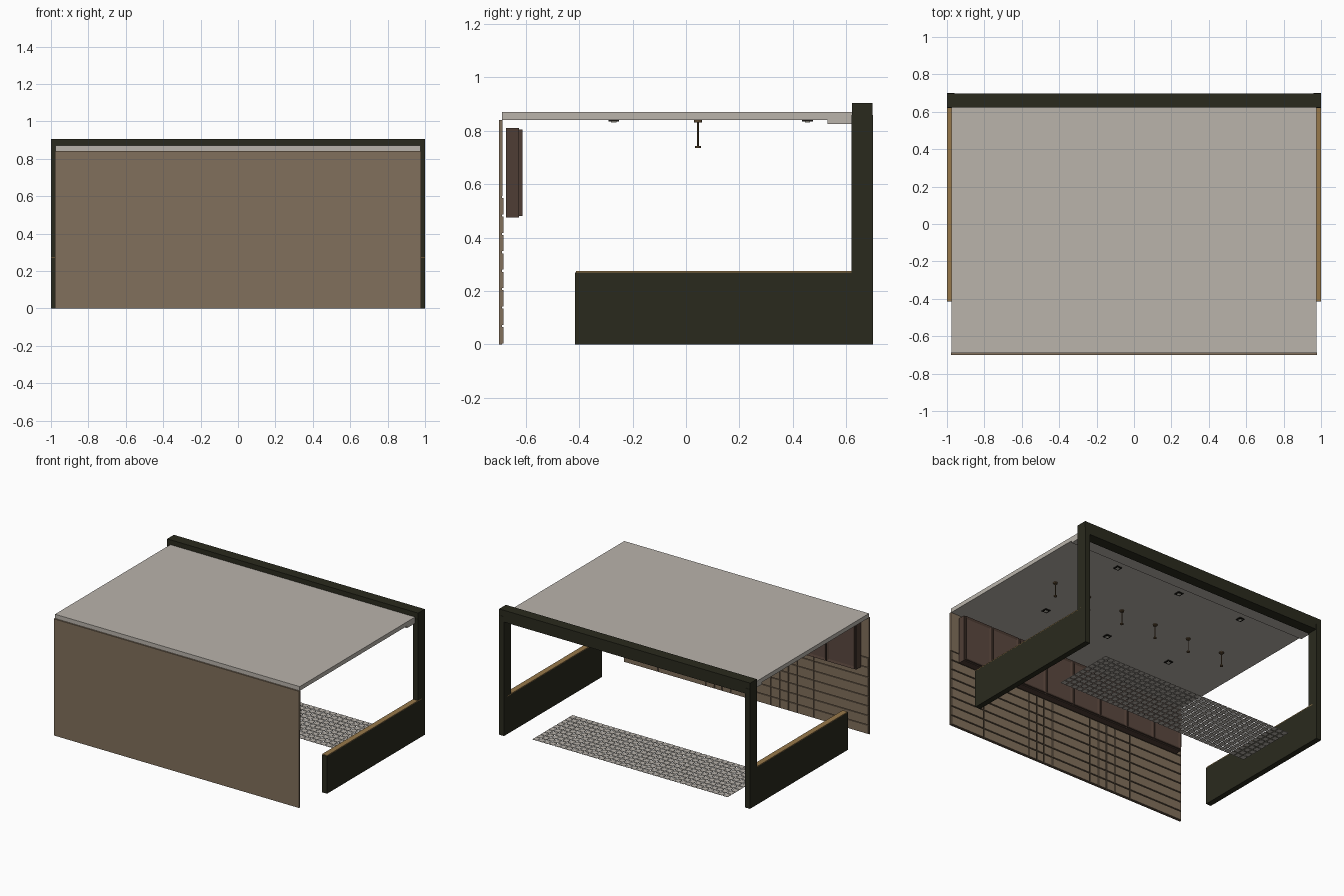
import bpy
import bmesh
from mathutils import Matrix, Vector

if "Cube" in bpy.data.objects:
    bpy.data.objects.remove(bpy.data.objects["Cube"])


def material(name, rgb):
    """Flat material from 0-255 display values."""
    col = tuple((c / 255) ** 2.2 for c in rgb) + (1,)
    m = bpy.data.materials.new(name)
    m.use_nodes = True
    m.diffuse_color = col
    m.node_tree.nodes["Principled BSDF"].inputs["Base Color"].default_value = col
    return m


PALE = material("pale grey", (184, 178, 170))
BROWN = material("wall brown", (128, 111, 92))
GROOVE = material("groove brown", (84, 72, 58))
FRAME = material("dark olive", (46, 46, 35))
TIMBER = material("timber tan", (150, 120, 76))
CABINET = material("cabinet brown", (80, 64, 56))
PANEL = material("panel brown", (92, 74, 66))
BRONZE = material("bronze", (92, 74, 52))
GLOW = material("lamp white", (225, 220, 205))
BLACK = material("lamp black", (30, 28, 25))


def finish(name, bm, mats):
    me = bpy.data.meshes.new(name)
    bm.to_mesh(me)
    bm.free()
    for m in mats:
        me.materials.append(m)
    ob = bpy.data.objects.new(name, me)
    bpy.context.collection.objects.link(ob)
    return ob


def add_box(bm, x, y, z):
    """Box from (min, max) pairs; returns its faces."""
    size = Vector((x[1] - x[0], y[1] - y[0], z[1] - z[0]))
    mid = Vector((sum(x), sum(y), sum(z))) / 2
    mat = Matrix.Translation(mid) @ Matrix.Diagonal(size).to_4x4()
    verts = bmesh.ops.create_cube(bm, size=1, matrix=mat)["verts"]
    return list({f for v in verts for f in v.link_faces})


def box(name, x, y, z, *mats):
    bm = bmesh.new()
    add_box(bm, x, y, z)
    return finish(name, bm, mats)


def add_disc(bm, x, y, z, radius, sides=16):
    bmesh.ops.create_cone(bm, cap_ends=True, segments=sides, radius1=radius,
                          radius2=radius, depth=z[1] - z[0],
                          matrix=Matrix.Translation((x, y, sum(z) / 2)))


# Roof slab with a dropped lip behind the beam
box("roof", (-0.975, 0.975), (-0.69, 0.625), (0.84, 0.87), PALE)
box("ceiling_lip", (-0.975, 0.975), (0.53, 0.625), (0.825, 0.84), PALE)

# Portal frame
box("top_beam", (-1, 1), (0.622, 0.698), (0.82, 0.905), FRAME)
for side, label in ((1, "left"), (-1, "right")):
    span = sorted((side * 0.96, side))
    box(label + "_post", span, (0.62, 0.70), (0, 0.86), FRAME)
    box(label + "_low_wall", span, (-0.415, 0.66), (0, 0.27), FRAME)
    box(label + "_wall_cap", span, (-0.412, 0.66), (0.27, 0.275), TIMBER)

# Front wall, grooved colour on its inner face
wall = box("front_wall", (-0.978, 0.978), (-0.70, -0.69), (0, 0.84), BROWN, GROOVE)
for p in wall.data.polygons:
    p.material_index = int(p.normal.y > 0.5)
box("upper_wall_lining", (-0.978, 0.978), (-0.69, -0.687), (0.556, 0.84), BROWN)

# Inner cladding boards in rows and columns
joints = [-0.978, -0.54, -0.41, -0.34, -0.27, -0.20, 0.12, 0.19, 0.25, 0.32, 0.70, 0.978]
rows, gap = 8, 0.004
step = 0.552 / rows
bm = bmesh.new()
for r in range(rows):
    for a, b in zip(joints, joints[1:]):
        add_box(bm, (a + gap, b - gap), (-0.69, -0.683),
                (r * step + gap, (r + 1) * step - gap))
finish("cladding_boards", bm, [BROWN])

# Wall cabinet with framed doors
box("cabinet_body", (-0.92, 0.92), (-0.675, -0.625), (0.475, 0.81), CABINET)
doors = 8
width = 1.83 / doors
bm = bmesh.new()
for i in range(doors):
    x0 = -0.915 + i * width
    faces = add_box(bm, (x0 + 0.003, x0 + width - 0.003), (-0.625, -0.613), (0.481, 0.805))
    bm.normal_update()
    face = max(faces, key=lambda f: f.normal.y)
    bmesh.ops.inset_region(bm, faces=[face], thickness=0.022)
    bmesh.ops.translate(bm, verts=face.verts, vec=(0, -0.007, 0))
    face.material_index = 1
finish("cabinet_doors", bm, [CABINET, PANEL])

# Floor paving with open joints
cols, lines = 36, 10
dx, dy = 1.56 / cols, 0.46 / lines
bm = bmesh.new()
for i in range(cols):
    for j in range(lines):
        x, y = -0.78 + i * dx, 0.18 + j * dy
        add_box(bm, (x + 0.003, x + dx - 0.003), (y + 0.003, y + dy - 0.003), (0, 0.003))
finish("floor_tiles", bm, [PALE])

# Recessed ceiling lights
for row, y in (("front", -0.27), ("back", 0.455)):
    for i in (-1, 0, 1):
        x = 0.52 * i
        name = f"{row}_downlight_{i + 2}"
        box(name, (x - 0.02, x + 0.02), (y - 0.02, y + 0.02), (0.834, 0.84), BLACK)
        box(name + "_lens", (x - 0.01, x + 0.01), (y - 0.01, y + 0.01), (0.832, 0.834), GLOW)

# Row of pendant lamps
for i in range(6):
    x, y = -0.705 + 0.282 * i, 0.045
    bm = bmesh.new()
    add_disc(bm, x, y, (0.832, 0.84), 0.015)
    add_disc(bm, x, y, (0.742, 0.834), 0.003, 8)
    add_disc(bm, x, y, (0.736, 0.743), 0.011)
    finish(f"pendant_{i + 1}", bm, [BRONZE])
